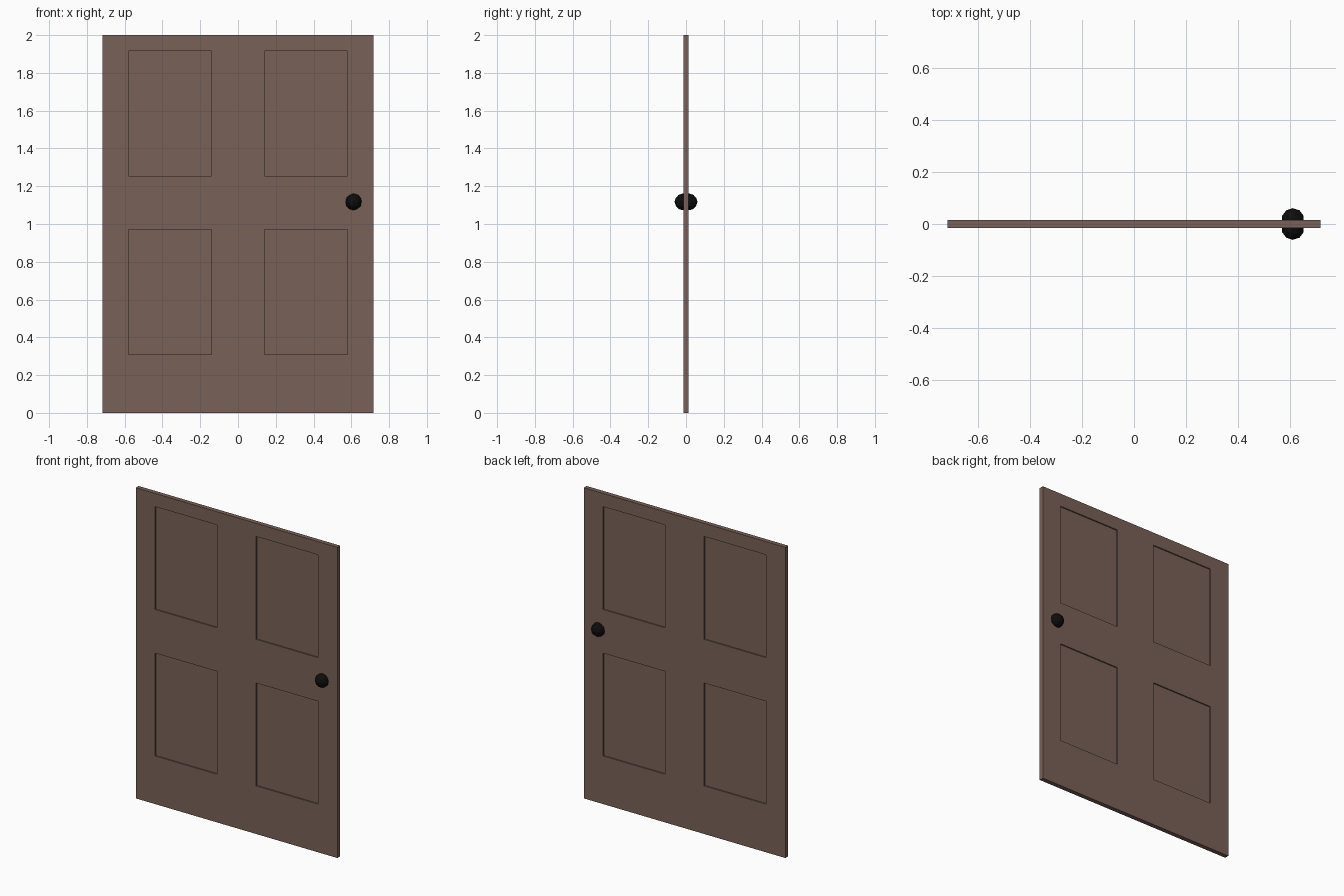
import bpy
import bmesh
from mathutils import Matrix, Vector

if "Cube" in bpy.data.objects:
    bpy.data.objects.remove(bpy.data.objects["Cube"], do_unlink=True)

WIDTH, HEIGHT, THICK, RECESS = 1.436, 2.0, 0.029, 0.008
PANEL_X = [(-0.58, -0.14), (0.14, 0.58)]
PANEL_Z = [(0.31, 0.972), (1.253, 1.915)]


def make_material(name, color):
    mat = bpy.data.materials.new(name)
    mat.use_nodes = True
    mat.diffuse_color = color
    mat.node_tree.nodes["Principled BSDF"].inputs["Base Color"].default_value = color
    return mat


def make_object(name, bm, mat):
    mesh = bpy.data.meshes.new(name)
    bm.to_mesh(mesh)
    bm.free()
    mesh.materials.append(mat)
    obj = bpy.data.objects.new(name, mesh)
    bpy.context.collection.objects.link(obj)
    return obj


def inside(value, spans):
    return any(low < value < high for low, high in spans)


wood = make_material("brown wood", (0.19, 0.12, 0.095, 1))
black = make_material("black metal", (0.004, 0.004, 0.004, 1))

# Door slab, cut along the panel borders
bm = bmesh.new()
bmesh.ops.create_cube(bm, size=1, matrix=Matrix.Translation((0, 0, HEIGHT / 2))
                      @ Matrix.Diagonal((WIDTH, THICK, HEIGHT, 1)))
for axis, spans in ((Vector((1, 0, 0)), PANEL_X), (Vector((0, 0, 1)), PANEL_Z)):
    for span in spans:
        for cut in span:
            bmesh.ops.bisect_plane(bm, geom=bm.verts[:] + bm.edges[:] + bm.faces[:],
                                   plane_co=axis * cut, plane_no=axis)

# Four recessed panels on both sides
bm.normal_update()
panels = []
for face in bm.faces:
    center = face.calc_center_median()
    if abs(face.normal.y) > 0.9 and inside(center.x, PANEL_X) and inside(center.z, PANEL_Z):
        panels.append(face)
for face in bmesh.ops.extrude_discrete_faces(bm, faces=panels)["faces"]:
    face.normal_update()
    bmesh.ops.translate(bm, verts=face.verts[:], vec=face.normal * -RECESS)
bmesh.ops.recalc_face_normals(bm, faces=bm.faces[:])
make_object("door_slab", bm, wood)

# Faceted knobs on the front and back
for name, side in (("front_knob", -1), ("back_knob", 1)):
    bm = bmesh.new()
    bmesh.ops.create_icosphere(bm, subdivisions=2, radius=0.044)
    knob = make_object(name, bm, black)
    knob.location = (0.612, side * 0.017, 1.117)
